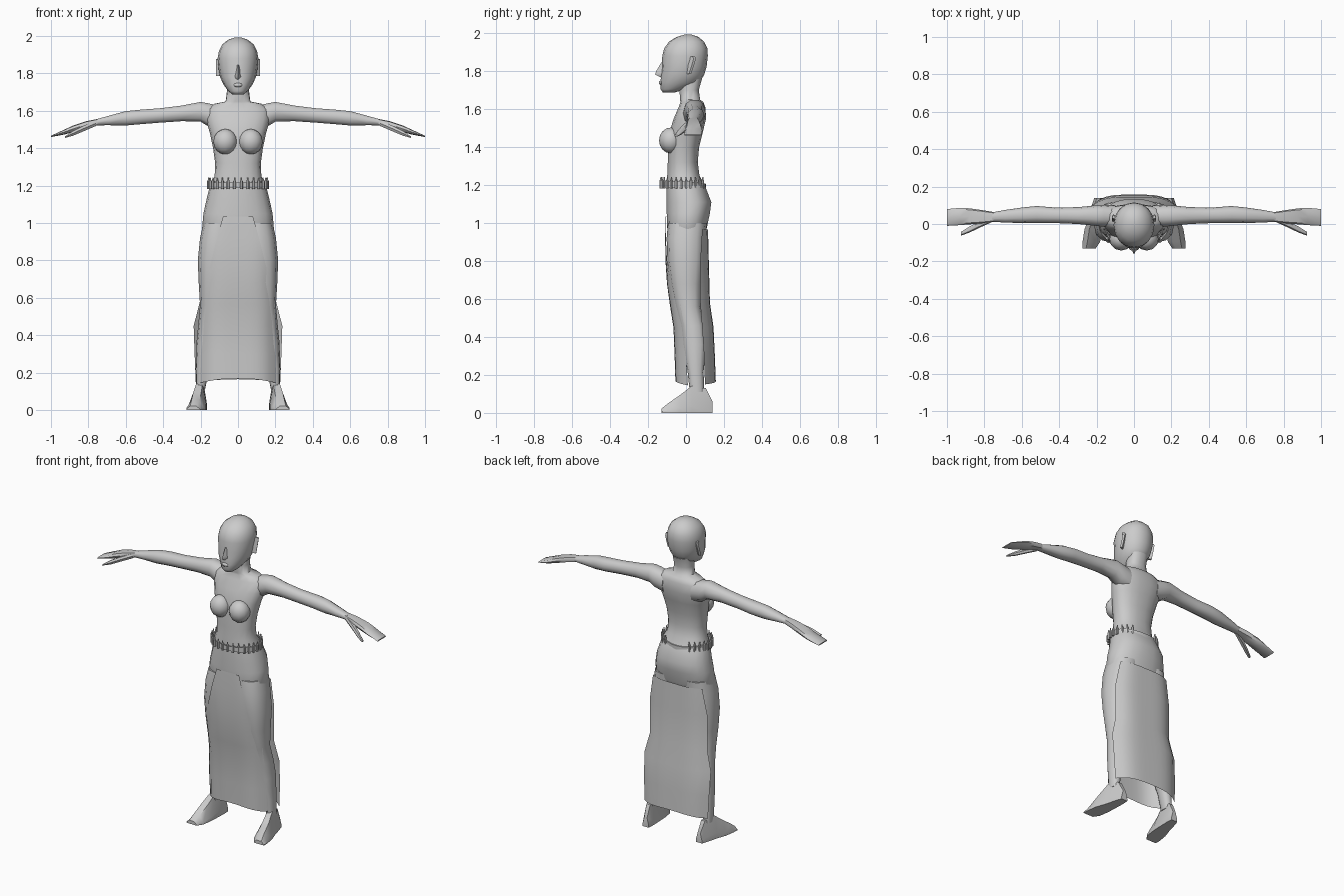
import bpy, bmesh, math
from mathutils import Vector

grey = bpy.data.materials.new("light grey")
grey.diffuse_color = (0.6, 0.6, 0.6, 1)


def finish(name, bm, angle=50, closed=True):
    if closed:
        bmesh.ops.recalc_face_normals(bm, faces=bm.faces)
    me = bpy.data.meshes.new(name)
    bm.to_mesh(me)
    bm.free()
    me.materials.append(grey)
    ob = bpy.data.objects.new(name, me)
    bpy.context.collection.objects.link(ob)
    for o in bpy.context.selected_objects:
        o.select_set(False)
    ob.select_set(True)
    bpy.context.view_layer.objects.active = ob
    bpy.ops.object.shade_smooth_by_angle(angle=math.radians(angle))
    return ob


def loft(name, rings, caps=True, loop=True, angle=50):
    """Skin a list of equally long point rings."""
    bm = bmesh.new()
    vs = [[bm.verts.new(p) for p in r] for r in rings]
    n = len(vs[0])
    for a, b in zip(vs, vs[1:]):
        for i in range(n if loop else n - 1):
            j = (i + 1) % n
            bm.faces.new((a[i], a[j], b[j], b[i]))
    if caps:
        bm.faces.new(vs[0])
        bm.faces.new(vs[-1])
    return finish(name, bm, angle, closed=loop)


def oval(n, power=1.0):
    """Unit oval, squarer when power is under 1."""
    out = []
    for i in range(n):
        a = 2 * math.pi * i / n
        c, s = math.cos(a), math.sin(a)
        out.append((math.copysign(abs(c) ** power, c), math.copysign(abs(s) ** power, s)))
    return out


def upright(rows, n=14, power=0.85):
    """Rings stacked in z from (z, centre x, half width, front y, back y)."""
    return [[(cx + hx * c, (f + b) / 2 + (b - f) / 2 * s, z) for c, s in oval(n, power)]
            for z, cx, hx, f, b in rows]


def sideways(rows, n=8, power=0.85):
    """Rings stacked in x from (x, low z, high z, low y, high y)."""
    return [[(x, (y0 + y1) / 2 + (y1 - y0) / 2 * c, (z0 + z1) / 2 + (z1 - z0) / 2 * s)
             for c, s in oval(n, power)] for x, z0, z1, y0, y1 in rows]


def mirror(ob):
    m = ob.modifiers.new("mirror", 'MIRROR')
    m.use_mirror_merge = False
    return ob


def ball(name, loc, size, seg=12, rings=8):
    bm = bmesh.new()
    bmesh.ops.create_uvsphere(bm, u_segments=seg, v_segments=rings, radius=1)
    for v in bm.verts:
        v.co = Vector(loc) + Vector(v.co[i] * size[i] for i in range(3))
    return finish(name, bm, 60)


# torso with hips and neck
loft("torso", upright([
    (0.90, 0, 0.150, -0.085, 0.085), (0.97, 0, 0.192, -0.100, 0.110),
    (1.05, 0, 0.185, -0.103, 0.127), (1.11, 0, 0.172, -0.103, 0.135),
    (1.20, 0, 0.150, -0.103, 0.100), (1.25, 0, 0.125, -0.100, 0.072),
    (1.32, 0, 0.122, -0.097, 0.063), (1.40, 0, 0.133, -0.095, 0.070),
    (1.48, 0, 0.150, -0.088, 0.090), (1.55, 0, 0.170, -0.066, 0.107),
    (1.61, 0, 0.170, -0.040, 0.103), (1.638, 0, 0.125, -0.030, 0.092),
    (1.65, 0, 0.066, -0.032, 0.075), (1.70, 0, 0.060, -0.035, 0.068),
    (1.76, 0, 0.060, -0.030, 0.085)], 18), angle=70)
mirror(ball("breast", (0.068, -0.080, 1.435), (0.064, 0.062, 0.068)))

# head, nose, lips and ears
loft("head", upright([
    (1.688, 0, 0.030, -0.122, -0.060), (1.705, 0, 0.052, -0.134, 0.000),
    (1.74, 0, 0.077, -0.134, 0.072), (1.78, 0, 0.096, -0.132, 0.095),
    (1.82, 0, 0.103, -0.126, 0.108), (1.88, 0, 0.109, -0.125, 0.115),
    (1.92, 0, 0.102, -0.115, 0.113), (1.955, 0, 0.084, -0.090, 0.096),
    (1.98, 0, 0.052, -0.050, 0.066), (1.992, 0, 0.018, -0.010, 0.030)], 16, 0.95), angle=70)
loft("nose", [[(-w, -0.115, z), (0, y, z), (w, -0.115, z)] for z, w, y in
              [(1.768, 0.018, -0.135), (1.783, 0.022, -0.163), (1.80, 0.016, -0.157),
               (1.845, 0.010, -0.131)]])
ball("lips", (0, -0.133, 1.738), (0.024, 0.010, 0.011), 8, 6)
mirror(loft("ear", [[(0.094, y0, z), (0.118, y1, z), (0.112, y1 + 0.012, z), (0.094, y1, z)]
                    for z, y0, y1 in [(1.785, 0.005, 0.015), (1.83, 0.002, 0.030),
                                      (1.865, 0.010, 0.040), (1.878, 0.020, 0.035)]]))

# arm and flat hand
mirror(loft("arm", sideways([
    (0.10, 1.50, 1.630, -0.010, 0.100), (0.16, 1.515, 1.643, -0.015, 0.103),
    (0.20, 1.540, 1.650, -0.010, 0.100), (0.30, 1.543, 1.630, 0.000, 0.090),
    (0.42, 1.535, 1.615, 0.005, 0.088), (0.52, 1.527, 1.608, 0.005, 0.096),
    (0.60, 1.520, 1.600, 0.005, 0.088), (0.69, 1.522, 1.575, 0.008, 0.075),
    (0.76, 1.522, 1.555, 0.012, 0.062)], 10), angle=70))
mirror(loft("hand", sideways([
    (0.75, 1.523, 1.557, 0.012, 0.064), (0.81, 1.508, 1.545, 0.004, 0.074),
    (0.88, 1.487, 1.522, -0.002, 0.084), (0.93, 1.473, 1.499, -0.006, 0.086),
    (1.00, 1.460, 1.467, -0.010, 0.080)], 8, 0.6)))
mirror(loft("thumb", sideways([
    (0.76, 1.517, 1.550, 0.010, 0.040), (0.83, 1.487, 1.520, -0.022, 0.012),
    (0.88, 1.466, 1.495, -0.046, -0.014), (0.925, 1.455, 1.464, -0.062, -0.042)], 6)))

# legs and splayed feet
mirror(loft("leg", upright([
    (1.00, 0.095, 0.090, -0.095, 0.110), (0.92, 0.103, 0.100, -0.102, 0.102),
    (0.80, 0.115, 0.100, -0.098, 0.098), (0.68, 0.125, 0.085, -0.082, 0.085),
    (0.56, 0.137, 0.066, -0.058, 0.078), (0.46, 0.150, 0.062, -0.030, 0.098),
    (0.36, 0.165, 0.057, -0.018, 0.108), (0.22, 0.190, 0.036, 0.008, 0.093),
    (0.11, 0.200, 0.024, 0.020, 0.095)], 12), angle=70))
mirror(loft("foot", [[(cx - hx, y, 0), (cx + hx, y, 0), (cx + hx, y, 0.25 * t),
                      (cx + 0.45 * hx, y, t), (cx - 0.45 * hx, y, t), (cx - hx, y, 0.25 * t)]
                     for y, cx, hx, t in [
    (0.140, 0.190, 0.022, 0.060), (0.105, 0.195, 0.029, 0.130), (0.030, 0.206, 0.038, 0.142),
    (-0.030, 0.218, 0.047, 0.095), (-0.095, 0.228, 0.047, 0.050),
    (-0.130, 0.240, 0.036, 0.022)]], angle=40))


# hanging skirt cloths: rows of (z, half width, middle y, edge y)
def cloth(name, rows, drop, flip):
    ts = [flip * i / 6 for i in range(-6, 7)]
    last = rows[-1][0]
    return loft(name, [[(t * w, m + (e - m) * t ** 4, z - (drop * t * t if z == last else 0))
                        for t in ts] for z, w, m, e in rows], caps=False, loop=False, angle=70)


cloth("front_cloth", [(1.035, 0.080, -0.107, -0.104), (0.92, 0.112, -0.110, -0.106),
                      (0.80, 0.142, -0.108, -0.100), (0.68, 0.172, -0.100, -0.060),
                      (0.57, 0.195, -0.085, -0.030), (0.45, 0.196, -0.066, -0.010),
                      (0.30, 0.200, -0.060, 0.000), (0.17, 0.204, -0.056, 0.010)], 0.025, -1)
cloth("back_cloth", [(0.965, 0.175, 0.116, 0.085), (0.80, 0.205, 0.120, 0.075),
                     (0.58, 0.204, 0.126, 0.075), (0.45, 0.237, 0.145, 0.085),
                     (0.30, 0.232, 0.152, 0.095), (0.165, 0.226, 0.157, 0.100)], 0.015, 1)


# belt strap and the cartridges around it
def belt_point(a, grow=0.0):
    return ((0.153 + grow) * math.cos(a), -0.013 + (0.115 + grow) * math.sin(a))


strap = []
for i in range(29):
    a = 2 * math.pi * i / 28
    sag = 0.012 * max(0, math.sin(a)) ** 3
    (xi, yi), (xo, yo) = belt_point(a, -0.003), belt_point(a, 0.004)
    strap.append([(xi, yi, 1.188 - sag), (xo, yo, 1.188 - sag),
                  (xo, yo, 1.218 - sag), (xi, yi, 1.218 - sag)])
loft("belt_strap", strap, caps=False, angle=30)

bm = bmesh.new()
for i in range(28):
    a = 2 * math.pi * (i + 0.5) / 28
    if math.sin(a) > 0.9:
        continue
    x, y = belt_point(a, 0.005)
    prev = None
    for z, r in [(1.182, 0.008), (1.225, 0.008), (1.228, 0.005), (1.243, 0.003)]:
        ring = [bm.verts.new((x + r * c, y + r * s, z)) for c, s in oval(6)]
        if prev:
            for k in range(6):
                bm.faces.new((prev[k], prev[k - 5], ring[k - 5], ring[k]))
        else:
            bm.faces.new(ring)
        prev = ring
    bm.faces.new(prev)
finish("belt_cartridges", bm, 40)
